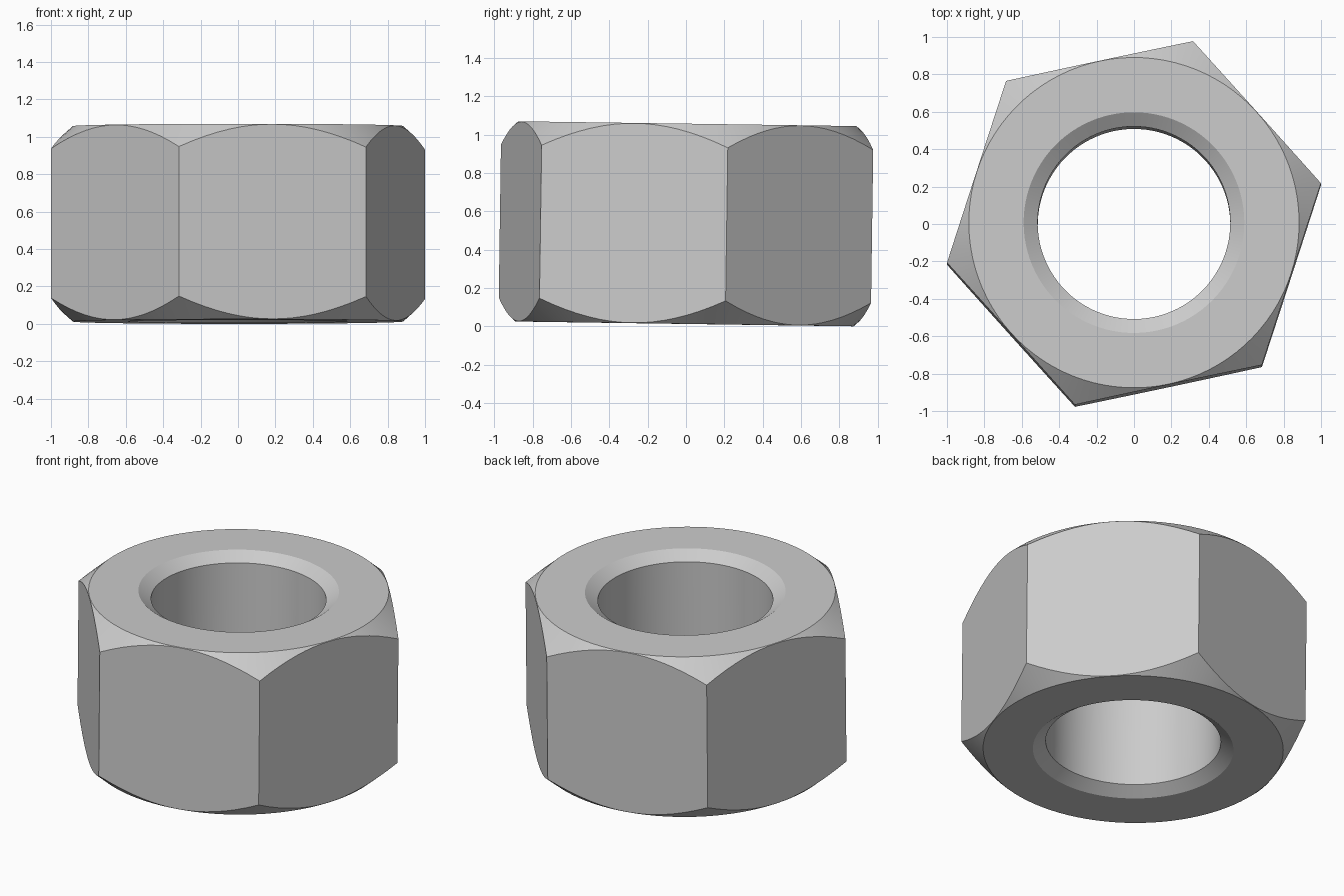
import bpy
import bmesh
from math import cos, sin, radians, tan

cube = bpy.data.objects.get("Cube")
if cube:
    bpy.data.objects.remove(cube, do_unlink=True)

SEGMENTS = 96
APOTHEM = 0.885
HALF = 0.5225          # half the nut height
FACE_R = 0.883         # round flat face
RIM_R = 0.59           # countersink rim
BORE_R = 0.515
CHAMFER_SLOPE = tan(radians(41.5))


def hex_radius(angle):
    """Distance to the hexagon outline, with a corner at angle zero."""
    return APOTHEM / cos((angle % radians(60)) - radians(30))


def section(angle):
    """Closed (radius, height) cross-section of the nut at one angle."""
    r = hex_radius(angle)
    shoulder = HALF - (r - FACE_R) * CHAMFER_SLOPE
    upper = [(BORE_R, HALF - 0.052), (RIM_R, HALF), (FACE_R, HALF), (r, shoulder)]
    return upper + [(a, -z) for a, z in reversed(upper)]


# Steel material
steel = bpy.data.materials.new("steel grey")
steel.use_nodes = True
colour = (0.6, 0.6, 0.6, 1)
steel.diffuse_color = colour
steel.node_tree.nodes["Principled BSDF"].inputs["Base Color"].default_value = colour

# Nut body: sweep the section around the axis
bm = bmesh.new()
rings = []
for i in range(SEGMENTS):
    a = radians(360) * i / SEGMENTS
    rings.append([bm.verts.new((r * cos(a), r * sin(a), z)) for r, z in section(a)])
for i, ring in enumerate(rings):
    following = rings[(i + 1) % SEGMENTS]
    for j in range(len(ring)):
        k = (j + 1) % len(ring)
        bm.faces.new((ring[j], ring[k], following[k], following[j]))
bmesh.ops.recalc_face_normals(bm, faces=bm.faces)

mesh = bpy.data.meshes.new("hex_nut")
bm.to_mesh(mesh)
bm.free()
mesh.materials.append(steel)
nut = bpy.data.objects.new("hex_nut", mesh)
bpy.context.collection.objects.link(nut)

# Turned and resting with a very slight lean
nut.rotation_euler = (radians(-0.8), radians(0.15), radians(12))
nut.location = (0, 0, 0.535)

bpy.ops.object.select_all(action="DESELECT")
nut.select_set(True)
bpy.context.view_layer.objects.active = nut
bpy.ops.object.shade_smooth_by_angle(angle=radians(25))
